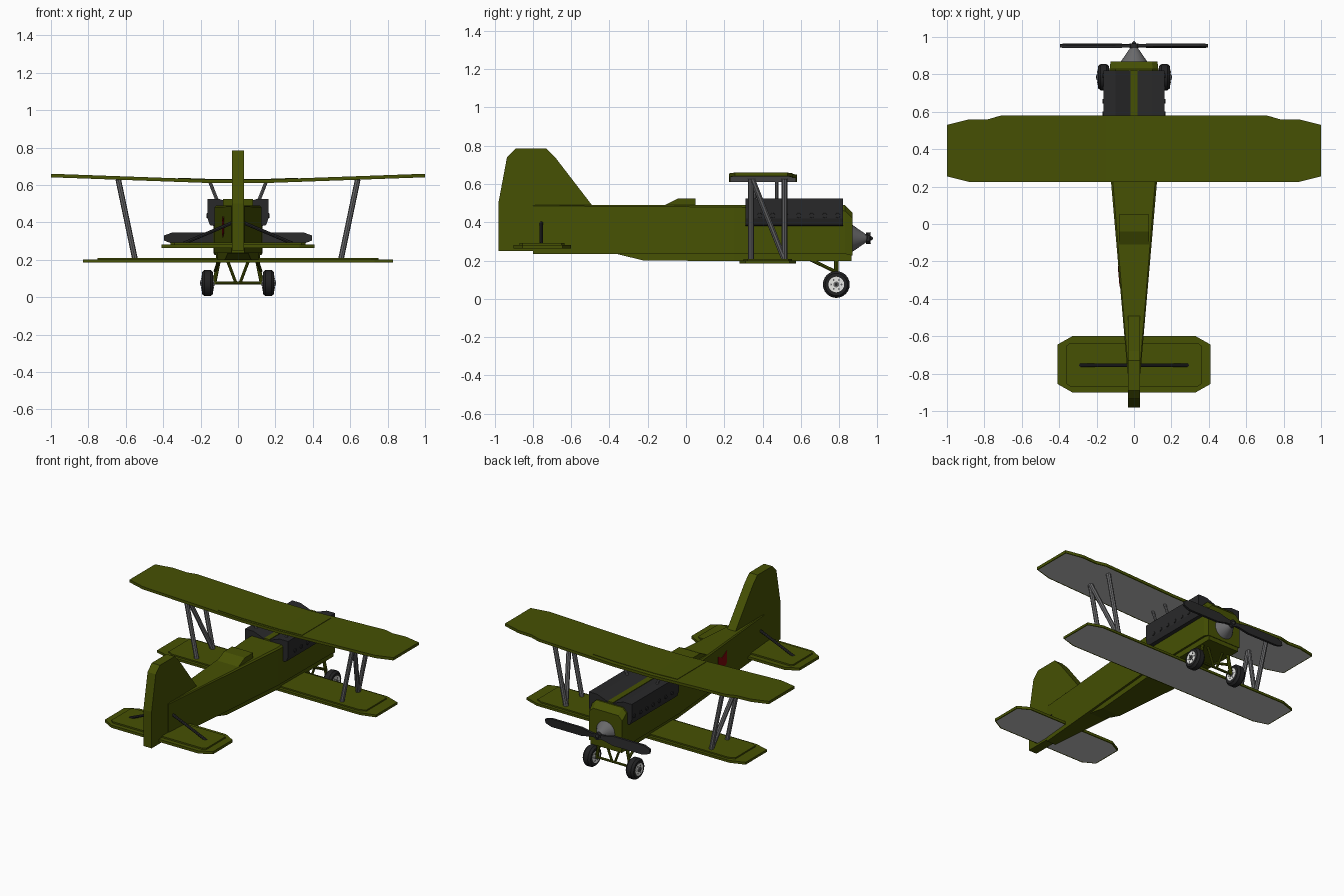
import bpy, bmesh, math
from mathutils import Vector

cube = bpy.data.objects.get("Cube")
if cube:
    bpy.data.objects.remove(cube, do_unlink=True)


def material(name, r, g, b):
    m = bpy.data.materials.new(name)
    m.use_nodes = True
    m.diffuse_color = (r, g, b, 1)
    m.node_tree.nodes["Principled BSDF"].inputs["Base Color"].default_value = (r, g, b, 1)
    return m


GREEN = material("olive green", 0.061, 0.082, 0.001)
DARK = material("charcoal", 0.022, 0.022, 0.023)
UNDER = material("underside grey", 0.52, 0.52, 0.52)
STRUT = material("strut grey", 0.14, 0.14, 0.145)
TYRE = material("tyre black", 0.016, 0.016, 0.017)
HUB = material("hub white", 0.8, 0.8, 0.78)
RED = material("dark red", 0.2, 0.002, 0.003)


def finish(bm, name, *mats):
    bmesh.ops.recalc_face_normals(bm, faces=bm.faces)
    mesh = bpy.data.meshes.new(name)
    bm.to_mesh(mesh)
    bm.free()
    for m in mats:
        mesh.materials.append(m)
    ob = bpy.data.objects.new(name, mesh)
    bpy.context.collection.objects.link(ob)
    return ob


def smooth(ob):
    bpy.ops.object.select_all(action="DESELECT")
    ob.select_set(True)
    bpy.context.view_layer.objects.active = ob
    bpy.ops.object.shade_smooth_by_angle(angle=math.radians(40))


def loft(name, rings, mat):
    """Skin a list of equal rings and cap both ends."""
    bm = bmesh.new()
    rows = [[bm.verts.new(p) for p in ring] for ring in rings]
    n = len(rows[0])
    for a, b in zip(rows, rows[1:]):
        for i in range(n):
            j = (i + 1) % n
            bm.faces.new((a[i], a[j], b[j], b[i]))
    bm.faces.new(rows[0])
    bm.faces.new(rows[-1])
    return finish(bm, name, mat)


def side_slab(name, yz, half, mat):
    return loft(name, [[(x, y, z) for y, z in yz] for x in (-half, half)], mat)


def wing(name, half_outline, z0, z1, rise=0, flat=0.15, under=True):
    """Mirrored plan outline, thickened, with dihedral and an inset grey underside."""
    outline = half_outline + [(-x, y) for x, y in reversed(half_outline)]
    bm = bmesh.new()
    base = bm.faces.new([bm.verts.new((x, y, z0)) for x, y in outline])
    ext = bmesh.ops.extrude_face_region(bm, geom=[base], use_keep_orig=True)
    for v in ext["geom"]:
        if isinstance(v, bmesh.types.BMVert):
            v.co.z = z1
    bmesh.ops.recalc_face_normals(bm, faces=bm.faces)
    if under:
        bottom = [f for f in bm.faces if f.normal.z < -0.9]
        bmesh.ops.inset_region(bm, faces=bottom, thickness=0.008)
        for f in bottom:
            f.material_index = 1
    if rise:
        for x in (-flat, flat):
            bmesh.ops.bisect_plane(bm, geom=bm.verts[:] + bm.edges[:] + bm.faces[:],
                                   plane_co=(x, 0, 0), plane_no=(1, 0, 0))
        for v in bm.verts:
            v.co.z += rise * max(0, abs(v.co.x) - flat)
    return finish(bm, name, GREEN, UNDER)


def rod(name, a, b, r, mat, r2=None, sides=8):
    a, b = Vector(a), Vector(b)
    bm = bmesh.new()
    bmesh.ops.create_cone(bm, cap_ends=True, segments=sides, radius1=r,
                          radius2=r if r2 is None else r2, depth=(b - a).length)
    turn = (b - a).to_track_quat("Z", "Y").to_matrix()
    bmesh.ops.rotate(bm, matrix=turn, verts=bm.verts)
    bmesh.ops.translate(bm, vec=(a + b) / 2, verts=bm.verts)
    return finish(bm, name, mat)


# Fuselage: tapered box with chamfered upper edges
def body_ring(y, w, low, top, c):
    return [(-w, y, low), (w, y, low), (w, y, top - c), (w - c, y, top),
            (c - w, y, top), (-w, y, top - c)]


loft("fuselage", [body_ring(-0.8, 0.034, 0.235, 0.49, 0.005),
                  body_ring(0.25, 0.125, 0.235, 0.49, 0.01),
                  body_ring(0.83, 0.13, 0.235, 0.49, 0.03),
                  body_ring(0.87, 0.125, 0.225, 0.45, 0.03)], GREEN)


def belly_ring(y, w, low):
    return [(-w, y, low), (w, y, low), (w, y, 0.25), (-w, y, 0.25)]


loft("belly", [belly_ring(-0.36, 0.055, 0.234), belly_ring(-0.22, 0.07, 0.2),
               belly_ring(0.25, 0.11, 0.198), belly_ring(0.865, 0.118, 0.198)], GREEN)
side_slab("headrest", [(-0.12, 0.485), (-0.04, 0.525), (0.05, 0.525), (0.05, 0.485)], 0.08, GREEN)
side_slab("cowl_spine", [(0.31, 0.48), (0.31, 0.5), (0.82, 0.5), (0.82, 0.48)], 0.02, GREEN)

# Tail
side_slab("fin_and_rudder", [(-0.98, 0.25), (-0.98, 0.5), (-0.935, 0.74), (-0.89, 0.785),
                             (-0.73, 0.785), (-0.68, 0.735), (-0.49, 0.488), (-0.72, 0.45),
                             (-0.8, 0.25)], 0.031, GREEN)
wing("tailplane", [(0.33, -0.6), (0.41, -0.645), (0.41, -0.855), (0.33, -0.9)], 0.264, 0.282)
wing("tailplane_panel", [(0.34, -0.635), (0.36, -0.65), (0.36, -0.855), (0.34, -0.87)],
     0.28, 0.292, under=False)

# Wings
wing("upper_wing", [(0.71, 0.58), (0.78, 0.56), (0.88, 0.56), (1, 0.53), (1, 0.255), (0.88, 0.225)],
     0.61, 0.629, rise=0.036)
wing("upper_wing_panel", [(0.32, 0.55), (0.32, 0.24)], 0.62, 0.632, rise=0.036, under=False)
wing("lower_wing", [(0.73, 0.575), (0.83, 0.54), (0.83, 0.31), (0.73, 0.28)], 0.184, 0.2)
wing("lower_wing_panel", [(0.71, 0.555), (0.75, 0.535), (0.75, 0.32), (0.71, 0.3)],
     0.198, 0.209, under=False)

for s, side in ((1, "left"), (-1, "right")):
    # Interplane and cabane struts
    for part, y_top, y_low in (("rear", 0.34, 0.34), ("diagonal", 0.345, 0.515), ("front", 0.515, 0.515)):
        rod(f"{side}_{part}_wing_strut", (s * 0.64, y_top, 0.628), (s * 0.55, y_low, 0.2), 0.015, STRUT)
    for part, y in (("rear", 0.36), ("front", 0.475)):
        rod(f"{side}_{part}_cabane_strut", (s * 0.15, y, 0.615), (s * 0.105, y, 0.5), 0.009, STRUT)
    rod(f"{side}_tail_strut", (s * 0.29, -0.755, 0.288), (s * 0.025, -0.755, 0.4), 0.009, DARK)

    # Engine bank with a row of shallow exhaust ports
    bank = [(0.125, 0.38), (0.15, 0.385), (0.163, 0.42), (0.163, 0.525), (0.1, 0.525),
            (0.018, 0.495), (0.018, 0.45)]
    loft(f"{side}_engine_bank", [[(s * x, y, z) for x, z in bank] for y in (0.31, 0.82)], DARK)
    for i in range(7):
        y = 0.385 + i * 0.068
        smooth(rod(f"{side}_exhaust_{i + 1}", (s * 0.145, y, 0.436), (s * 0.168, y, 0.436),
                   0.017, DARK, 0.012, 10))

    # Landing gear
    hub = Vector((s * 0.163, 0.785, 0.075))
    tyre = [(-0.03, 0.045), (-0.03, 0.058), (-0.016, 0.07), (0.016, 0.07), (0.03, 0.058), (0.03, 0.045)]
    rings = [[hub + Vector((dx, r * math.cos(t * math.pi / 12), r * math.sin(t * math.pi / 12)))
              for t in range(24)] for dx, r in tyre]
    smooth(loft(f"{side}_tyre", rings, TYRE))
    across = Vector((s * 0.033, 0, 0))
    rod(f"{side}_wheel_disc", hub - across, hub + across, 0.041, HUB, sides=20)
    rod(f"{side}_wheel_cap", hub - across * 1.1, hub + across * 1.15, 0.016, STRUT, sides=10)
    rod(f"{side}_wheel_nut", hub - across * 1.15, hub + across * 1.2, 0.008, DARK)
    for i in range(6):
        t = i * math.pi / 3
        spot = hub + Vector((0, 0.027 * math.cos(t), 0.027 * math.sin(t)))
        rod(f"{side}_wheel_hole_{i + 1}", spot - across * 1.04, spot + across * 1.04, 0.005, STRUT)
    rod(f"{side}_gear_leg", (s * 0.1, 0.785, 0.21), (s * 0.128, 0.785, 0.07), 0.011, GREEN)
    rod(f"{side}_gear_brace", (s * 0.1, 0.65, 0.205), (s * 0.122, 0.785, 0.14), 0.009, GREEN)
    rod(f"{side}_gear_inner_brace", (s * 0.06, 0.785, 0.205), (s * 0.012, 0.785, 0.078), 0.008, GREEN)

    # Propeller blade: shallow twisted slab with a tapered tip
    blade = [(0.0, 0.012), (0.05, 0.015), (0.12, 0.03), (0.35, 0.03), (0.395, 0.014)]
    loft(f"{side}_propeller_blade",
         [[(s * x, 0.953 + dy + s * dz * 0.15, 0.316 + dz)
           for dy, dz in ((-0.008, -h), (0.008, -h), (0.008, h), (-0.008, h))] for x, h in blade], DARK)

rod("axle", (-0.15, 0.785, 0.075), (0.15, 0.785, 0.075), 0.008, GREEN)

# Spinner
smooth(rod("spinner", (0, 0.865, 0.316), (0, 0.945, 0.316), 0.073, STRUT, 0.018, 24))
smooth(rod("propeller_hub", (0, 0.94, 0.316), (0, 0.964, 0.316), 0.024, DARK, sides=16))
smooth(rod("spinner_tip", (0, 0.964, 0.316), (0, 0.978, 0.316), 0.013, DARK, 0.003, 16))

# Painted patch on one flank, following the taper
patch = [(-0.27, 0.32), (-0.225, 0.35), (-0.23, 0.43), (-0.275, 0.405), (-0.335, 0.43), (-0.33, 0.345)]
loft("flank_patch", [[(-(0.034 + (y + 0.8) * 0.0867 + d), y, z) for y, z in patch]
                     for d in (-0.002, 0.003)], RED)
